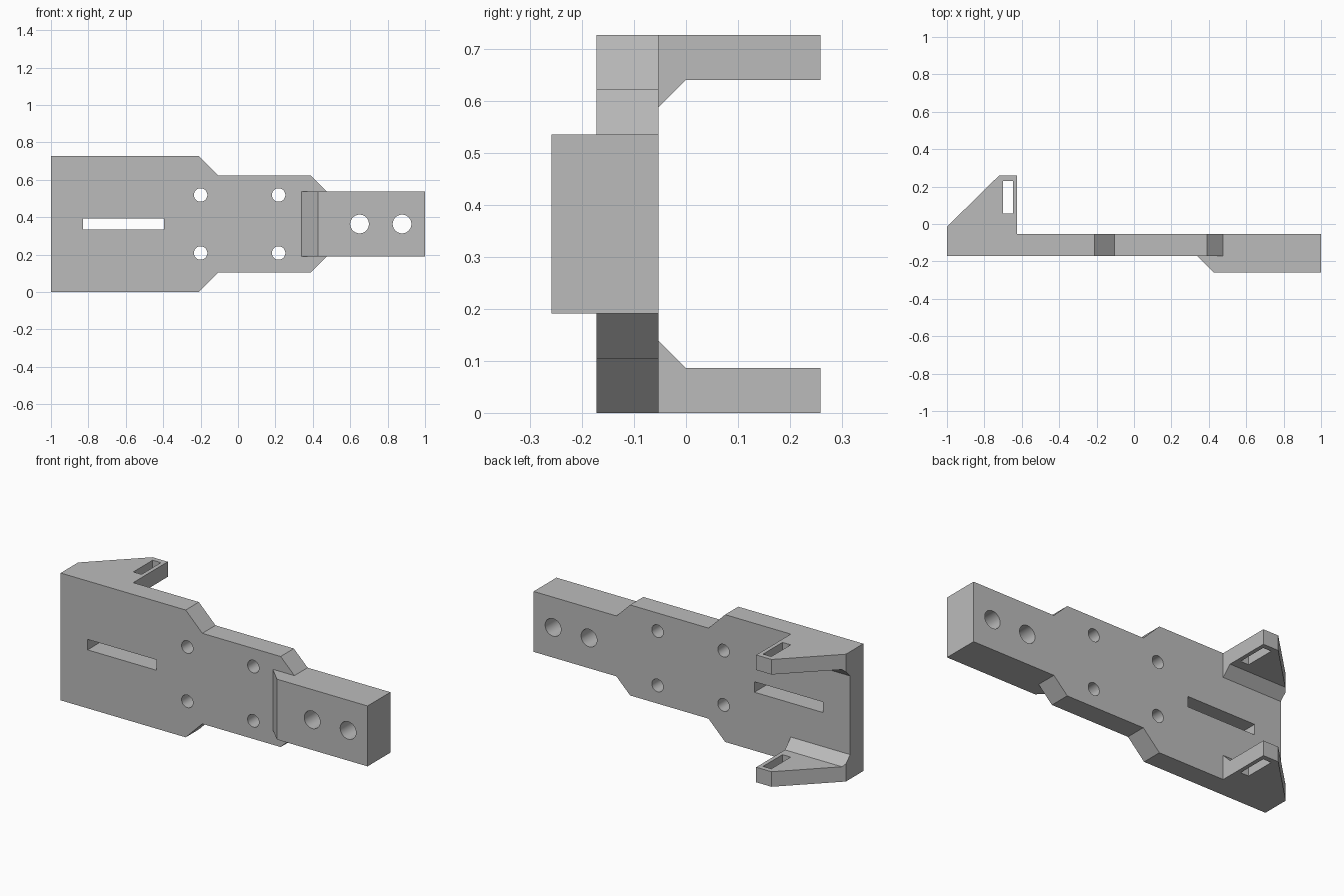
import bpy
import bmesh
import math
from mathutils import Vector

cube = bpy.data.objects.get("Cube")
if cube:
    bpy.data.objects.remove(cube, do_unlink=True)

grey = bpy.data.materials.new("light grey")
grey.use_nodes = True
colour = (0.5, 0.5, 0.5, 1.0)
grey.diffuse_color = colour
grey.node_tree.nodes["Principled BSDF"].inputs["Base Color"].default_value = colour

HEIGHT = 0.727
MID = HEIGHT / 2
FRONT, BACK = -0.172, -0.053


def prism(name, profile, axis, lo, hi):
    """Extrude a 2D profile along an axis; the profile uses the other two axes in order."""
    def place(p, d):
        c = list(p)
        c.insert("xyz".index(axis), d)
        return Vector(c)

    bm = bmesh.new()
    face = bm.faces.new([bm.verts.new(place(p, lo)) for p in profile])
    new = bmesh.ops.extrude_face_region(bm, geom=[face])["geom"]
    offset = place((0, 0), hi - lo)
    bmesh.ops.translate(bm, vec=offset, verts=[v for v in new if isinstance(v, bmesh.types.BMVert)])
    bmesh.ops.recalc_face_normals(bm, faces=bm.faces)
    mesh = bpy.data.meshes.new(name)
    bm.to_mesh(mesh)
    bm.free()
    mesh.materials.append(grey)
    obj = bpy.data.objects.new(name, mesh)
    bpy.context.collection.objects.link(obj)
    return obj


def combine(target, other, operation):
    """Apply a boolean and discard the helper."""
    other.hide_render = True
    mod = target.modifiers.new(operation, 'BOOLEAN')
    mod.object, mod.operation, mod.solver = other, operation, 'EXACT'
    bpy.context.view_layer.objects.active = target
    bpy.ops.object.modifier_apply(modifier=mod.name)
    bpy.data.objects.remove(other, do_unlink=True)


def box(x0, x1, y0, y1):
    return [(x0, y0), (x1, y0), (x1, y1), (x0, y1)]


def circle(x, z, r, n=48):
    return [(x + r * math.cos(2 * math.pi * i / n), z + r * math.sin(2 * math.pi * i / n))
            for i in range(n)]


# Stepped main plate, mirrored about its mid height
lower = [(-1, 0), (-0.21, 0), (-0.105, 0.105), (0.39, 0.105), (0.477, 0.191), (1, 0.191)]
outline = lower + [(x, HEIGHT - z) for x, z in reversed(lower)]
bracket = prism("bracket_plate", outline, "y", FRONT, BACK)

# Raised front pad with a sloping lead-in
pad = prism("front_pad", [(0.34, FRONT), (0.427, -0.259), (1, -0.259), (1, -0.1), (0.34, -0.1)],
            "z", 0.191, HEIGHT - 0.191)
combine(bracket, pad, 'UNION')

# Two rear ears with a chamfered root, a clipped corner and a slot
ear_side = [(-0.1, 0), (0.259, 0), (0.259, 0.086), (0, 0.086), (BACK, 0.139), (-0.1, 0.139)]
ear_plan = [(-1, -0.15), (-0.625, -0.15), (-0.625, 0.3), (-0.682, 0.3), (-1, -0.015)]
for side in ("lower", "upper"):
    profile = [(y, z if side == "lower" else HEIGHT - z) for y, z in ear_side]
    ear = prism(side + "_ear", profile, "x", -1, -0.625)
    # The clipped corner runs diagonally to the ear tip
    corner = prism("corner_cutter", [(-1.1, -0.113), (-0.62, 0.359), (-1.1, 0.359)], "z", -0.1, 0.9)
    combine(ear, corner, 'DIFFERENCE')
    combine(ear, prism("slot_cutter", box(-0.70, -0.648, 0.055, 0.23), "z", -0.1, 0.9), 'DIFFERENCE')
    combine(bracket, ear, 'UNION')

# Long slot, four small holes and two large holes
cuts = [box(-0.83, -0.395, MID - 0.03, MID + 0.03)]
cuts += [circle(x, MID + s * 0.155, 0.036) for x in (-0.2, 0.217) for s in (-1, 1)]
cuts += [circle(x, MID, 0.05) for x in (0.65, 0.877)]
for cut in cuts:
    combine(bracket, prism("hole_cutter", cut, "y", -0.4, 0.04), 'DIFFERENCE')

# Smooth hole walls, sharp edges elsewhere
bpy.ops.object.select_all(action='DESELECT')
bracket.select_set(True)
bpy.context.view_layer.objects.active = bracket
bpy.ops.object.shade_smooth_by_angle(angle=math.radians(30))
